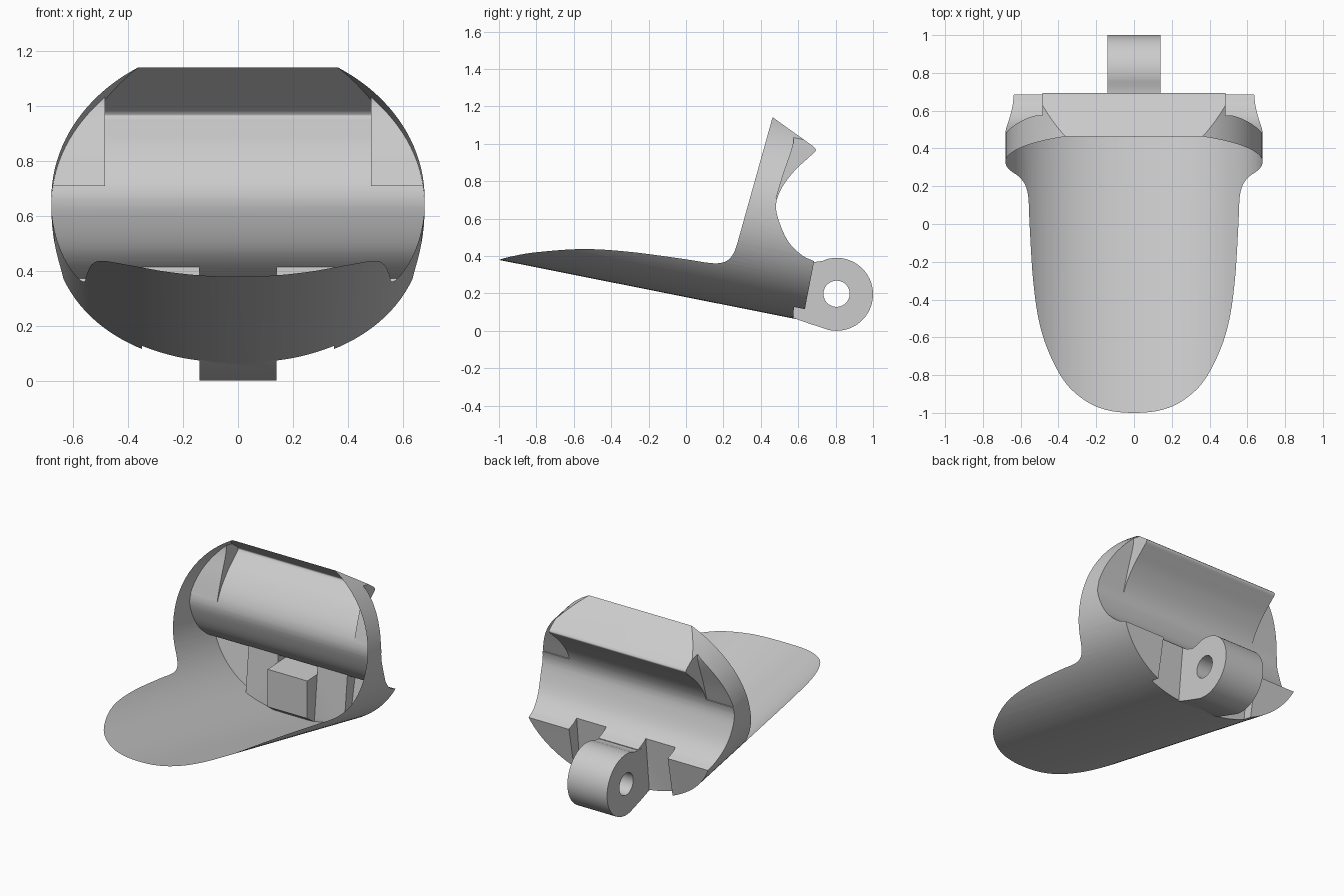
import bpy, bmesh, math
from mathutils import Vector

if "Cube" in bpy.data.objects:
    bpy.data.objects.remove(bpy.data.objects["Cube"], do_unlink=True)

grey = bpy.data.materials.new("plain_grey")
grey.use_nodes = True
grey.diffuse_color = (0.6, 0.6, 0.6, 1)
grey.node_tree.nodes["Principled BSDF"].inputs["Base Color"].default_value = (0.6, 0.6, 0.6, 1)


def spline(pts, steps=6):
    """Smooth curve through a few points."""
    p = [Vector(q) for q in pts]
    p = [2 * p[0] - p[1]] + p + [2 * p[-1] - p[-2]]
    out = []
    for a, b, c, d in zip(p, p[1:], p[2:], p[3:]):
        for i in range(steps):
            t = i / steps
            out.append(0.5 * (2 * b + (c - a) * t + (2 * a - 5 * b + 4 * c - d) * t * t
                              + (3 * b - a - 3 * c + d) * t ** 3))
    return out + [p[-2]]


def loft(name, ring_a, ring_b):
    """Closed solid between two matching rings."""
    bm = bmesh.new()
    a = [bm.verts.new(v) for v in ring_a]
    b = [bm.verts.new(v) for v in ring_b]
    n = len(a)
    for i in range(n):
        j = (i + 1) % n
        bm.faces.new((a[i], a[j], b[j], b[i]))
    bm.faces.new(a[::-1])
    bm.faces.new(b)
    bmesh.ops.recalc_face_normals(bm, faces=bm.faces)
    mesh = bpy.data.meshes.new(name)
    bm.to_mesh(mesh)
    bm.free()
    mesh.materials.append(grey)
    ob = bpy.data.objects.new(name, mesh)
    bpy.context.scene.collection.objects.link(ob)
    return ob


def prism(name, profile, x0, x1):
    """Side profile (y, z) extruded along x."""
    return loft(name, [(x0, y, z) for y, z in profile], [(x1, y, z) for y, z in profile])


def combine(target, tool, operation):
    mod = target.modifiers.new(operation, 'BOOLEAN')
    mod.operation, mod.solver, mod.object = operation, 'EXACT', tool
    bpy.context.view_layer.objects.active = target
    bpy.ops.object.modifier_apply(modifier=mod.name)
    bpy.data.objects.remove(tool, do_unlink=True)


def section(y, n=128):
    """Rounded cross-section that sinks towards the back."""
    ring = []
    centre = 0.18 - 0.199 * y + 0.55
    for i in range(n):
        a = 2 * math.pi * i / n
        c, s = math.cos(a), math.sin(a)
        e, h = (1, 0.596) if s >= 0 else (2 / 2.2, 0.55)
        ring.append((0.68 * math.copysign(abs(c) ** e, c), y,
                     centre + h * math.copysign(abs(s) ** e, s)))
    return ring


# Side profile: open rim, lip, concave back and rear end
rim = spline([(-1.04, .355), (-1, .379), (-.93, .398), (-.8, .42), (-.55, .437), (-.3, .422),
              (0, .382), (.1, .366), (.17, .361), (.22, .375), (.255, .415), (.275, .47)])
rim.append(Vector((.463, 1.142)))
back = spline([(.675, .99), (.69, .976), (.692, .96), (.658, .928), (.578, .853), (.508, .757),
               (.481, .666), (.503, .57), (.55, .473), (.62, .404), (.685, .372)])
rear = [(.64, .14), (.6, -.1), (.58, -.3), (-1.04, -.3)]

# Shell body
shell = loft("spoon_shell", section(-1.3), section(0.95))
combine(shell, prism("side_shape", rim + back + rear, -1, 1), 'INTERSECT')

# Step the rim back at both ends of the lip
step = spline([(.482, .71), (.518, .83), (.566, .97), (.574, 1.03), (.545, 1.1)])
step += [(.545, 1.3), (.85, 1.3), (.85, .71)]
for side in (-1, 1):
    combine(shell, prism("lip_end_cut", step, side * 0.485, side * 0.9), 'DIFFERENCE')

# Pockets beside the hinge
pocket = [(.572, -.2), (.575, .1), (.61, .44), (1.1, .44), (1.1, -.2)]
for side in (-1, 1):
    combine(shell, prism("pocket_cut", pocket, side * 0.14, side * 0.35), 'DIFFERENCE')

# Hinge barrel with neck and pin hole
barrel = [(.5, .36), (.5, .12), (.575, .068), (.66, .038)]
for i in range(37):
    a = math.radians(-102 + 207 * i / 36)
    barrel.append((.805 + .195 * math.cos(a), .195 + .195 * math.sin(a)))
barrel += [(.73, .374), (.69, .368)]
combine(shell, prism("hinge_barrel", barrel, -0.1405, 0.1405), 'UNION')
hole = [(.805 + .07 * math.cos(i * math.pi / 20), .198 + .07 * math.sin(i * math.pi / 20))
        for i in range(40)]
combine(shell, prism("pin_hole", hole, -0.5, 0.5), 'DIFFERENCE')


def on_rim(v):
    p = Vector((v.co.y, v.co.z))
    for a, b in zip(rim, rim[1:]):
        t = max(0, min(1, (p - a).dot(b - a) / (b - a).length_squared))
        if (p - a - t * (b - a)).length < 1e-3:
            return True
    return False


# Leave the front open
bm = bmesh.new()
bm.from_mesh(shell.data)
covers = [f for f in bm.faces if all(on_rim(v) for v in f.verts)]
bmesh.ops.delete(bm, geom=covers, context='FACES')
bm.to_mesh(shell.data)
bm.free()

# One clean material slot and smooth shading
shell.data.materials.clear()
shell.data.materials.append(grey)
for f in shell.data.polygons:
    f.material_index = 0
bpy.ops.object.select_all(action='DESELECT')
shell.select_set(True)
bpy.context.view_layer.objects.active = shell
bpy.ops.object.shade_smooth_by_angle(angle=math.radians(30))
